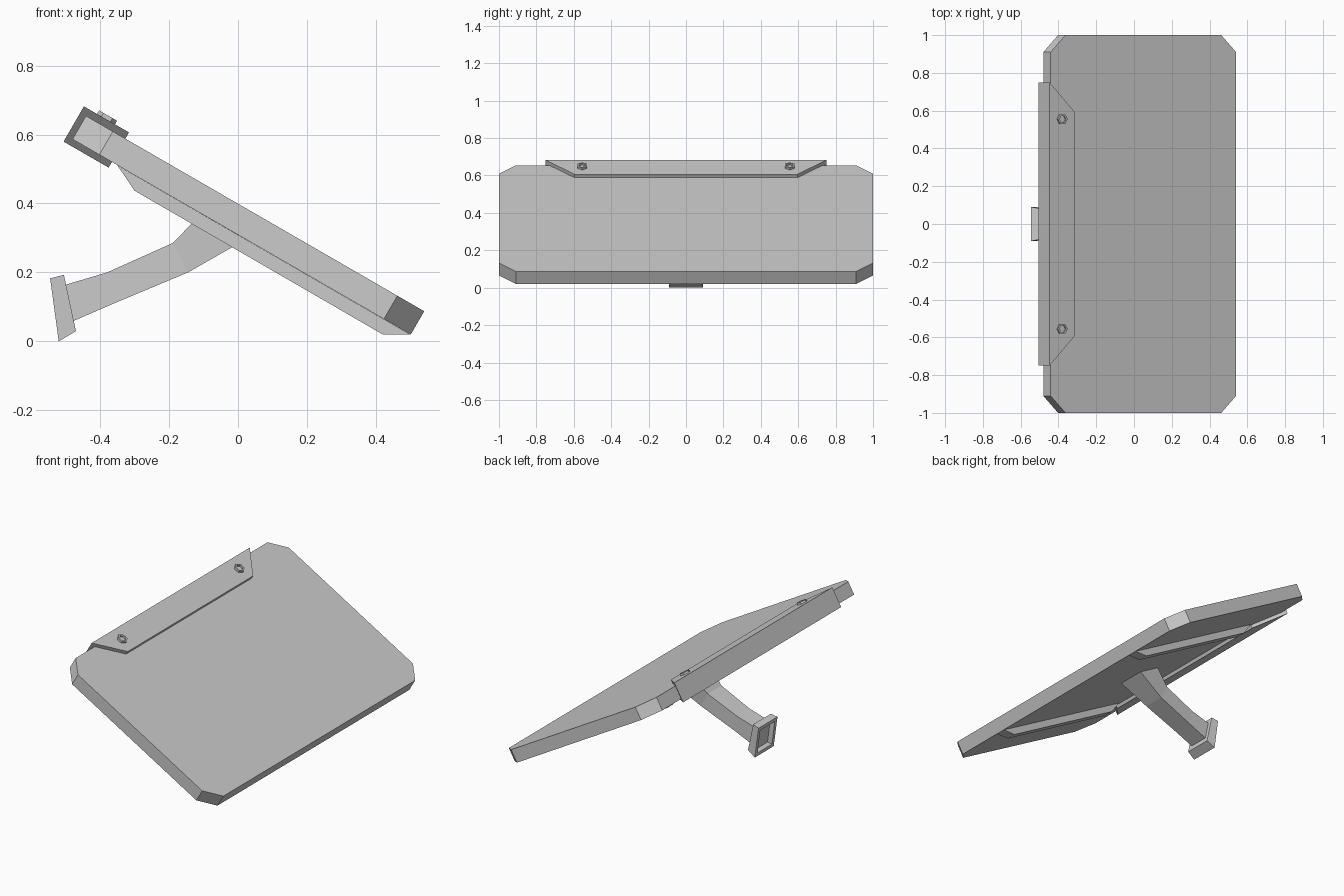
import bpy, bmesh, math
from mathutils import Matrix, Vector

if "Cube" in bpy.data.objects:
    bpy.data.objects.remove(bpy.data.objects["Cube"])

# Board frame: local x runs down the slope, local z is the slope normal,
# origin on the top edge at the raised end
SLOPE = Matrix.Translation((-0.441, 0, 0.654)) @ Matrix.Rotation(math.radians(30), 4, 'Y')
T = 0.078     # board thickness
L = 1.133     # board length along the slope


def finish(name, bm, matrix=None):
    bmesh.ops.recalc_face_normals(bm, faces=bm.faces)
    if matrix:
        bm.transform(matrix)
    mesh = bpy.data.meshes.new(name)
    bm.to_mesh(mesh)
    bm.free()
    obj = bpy.data.objects.new(name, mesh)
    bpy.context.collection.objects.link(obj)
    return obj


def loft(rings):
    """Closed solid through rings of equal point count."""
    bm = bmesh.new()
    vs = [[bm.verts.new(p) for p in ring] for ring in rings]
    n = len(vs[0])
    for a, b in zip(vs, vs[1:]):
        for i in range(n):
            j = (i + 1) % n
            bm.faces.new((a[i], a[j], b[j], b[i]))
    bm.faces.new(vs[0])
    end = bm.faces.new(vs[-1])
    return bm, end


def prism_z(outline, z0, z1):
    return loft([[(x, y, z) for x, y in outline] for z in (z0, z1)])


def rect(top, bottom, w):
    """Cross-section of the leg from side-view points and a half width."""
    (x0, z0), (x1, z1) = top, bottom
    return [(x0, -w, z0), (x0, w, z0), (x1, w, z1), (x1, -w, z1)]


def recess(bm, face, rim, depth):
    bmesh.ops.recalc_face_normals(bm, faces=bm.faces)
    bmesh.ops.inset_region(bm, faces=[face], thickness=rim)
    inner = bmesh.ops.extrude_discrete_faces(bm, faces=[face])['faces'][0]
    bmesh.ops.translate(bm, verts=inner.verts, vec=inner.normal * -depth)


# board with cut corners
cx, cy = 0.09, 0.91
outline = [(cx, -1), (L - cx, -1), (L, -cy), (L, cy),
           (L - cx, 1), (cx, 1), (0, cy), (0, -cy)]
finish("board", prism_z(outline, -T, 0)[0], SLOPE)

# clamp wrapped round the raised edge
outline = [(-0.019, -0.75), (0.132, -0.595), (0.132, 0.595), (-0.019, 0.75)]
finish("edge_clamp", prism_z(outline, -0.097, 0.021)[0], SLOPE)

# socket-head bolts and under-board rails, one on each side
rail = [(-0.35, 0.511), (-0.30, 0.437), (0.42, 0.02), (0.5, 0.02)]
for side, s in (("left", -1), ("right", 1)):
    hexagon = [(0.055 + 0.03 * math.cos(k * math.pi / 3),
                s * 0.555 + 0.03 * math.sin(k * math.pi / 3)) for k in range(6)]
    bm, top = prism_z(hexagon, 0.015, 0.033)
    recess(bm, top, 0.01, 0.01)
    finish("bolt_" + side, bm, SLOPE)
    bm, _ = loft([[(x, s * 0.58 + d, z) for x, z in rail] for d in (-0.03, 0.03)])
    finish("rail_" + side, bm)

# bent support leg
bm, _ = loft([rect((-0.10, 0.376), (0.028, 0.299), 0.085),
              rect((-0.19, 0.285), (-0.145, 0.20), 0.065),
              rect((-0.38, 0.20), (-0.36, 0.11), 0.06),
              rect((-0.505, 0.163), (-0.48, 0.058), 0.06)])
finish("support_leg", bm)

# flared foot with a hollow end
bm, end = loft([rect((-0.505, 0.193), (-0.47, 0.03), 0.083),
                rect((-0.545, 0.183), (-0.52, 0.0), 0.09)])
recess(bm, end, 0.03, 0.03)
finish("foot", bm)
